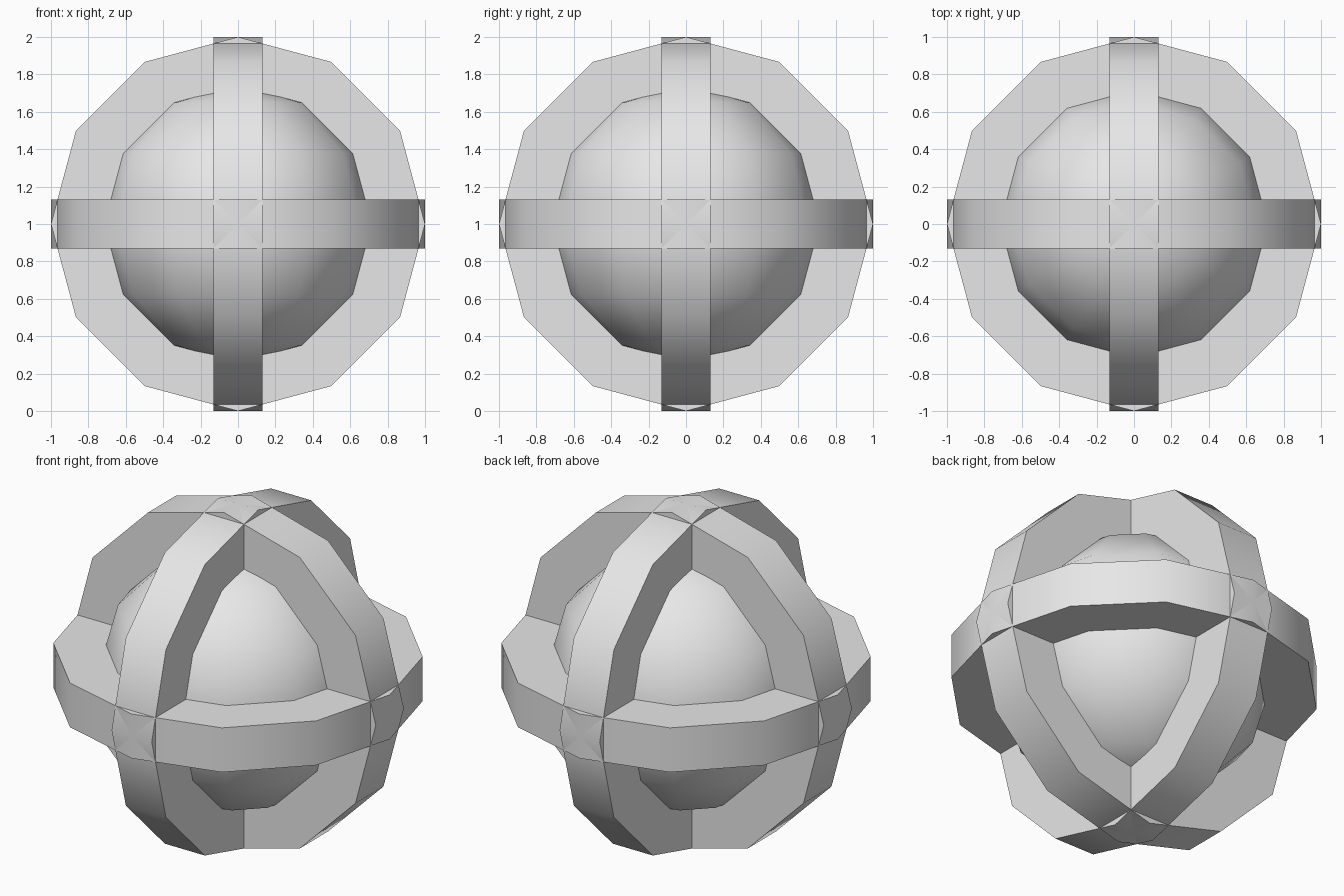
import bpy
from math import radians

cube = bpy.data.objects.get("Cube")
if cube:
    bpy.data.objects.remove(cube, do_unlink=True)

CENTRE = (0, 0, 1)
SIDES = 12

grey = bpy.data.materials.new("light_grey")
grey.use_nodes = True
grey.diffuse_color = (0.8, 0.8, 0.8, 1)
grey.node_tree.nodes["Principled BSDF"].inputs["Base Color"].default_value = (0.8, 0.8, 0.8, 1)


def finish(name):
    """Name the active object, colour it and smooth its shallow edges."""
    ob = bpy.context.object
    ob.name = name
    ob.data.materials.append(grey)
    bpy.ops.object.shade_smooth_by_angle(angle=radians(40))


# Core ball
bpy.ops.mesh.primitive_uv_sphere_add(segments=SIDES, ring_count=SIDES // 2,
                                     radius=0.75, location=CENTRE)
finish("core_ball")

# Three thick twelve-sided discs, one across each axis
for name, turn in (("level_band", (0, 0, 0)),
                   ("front_band", (radians(90), 0, 0)),
                   ("side_band", (0, radians(90), 0))):
    bpy.ops.mesh.primitive_cylinder_add(vertices=SIDES, radius=1, depth=0.264,
                                        location=CENTRE, rotation=turn)
    finish(name)
